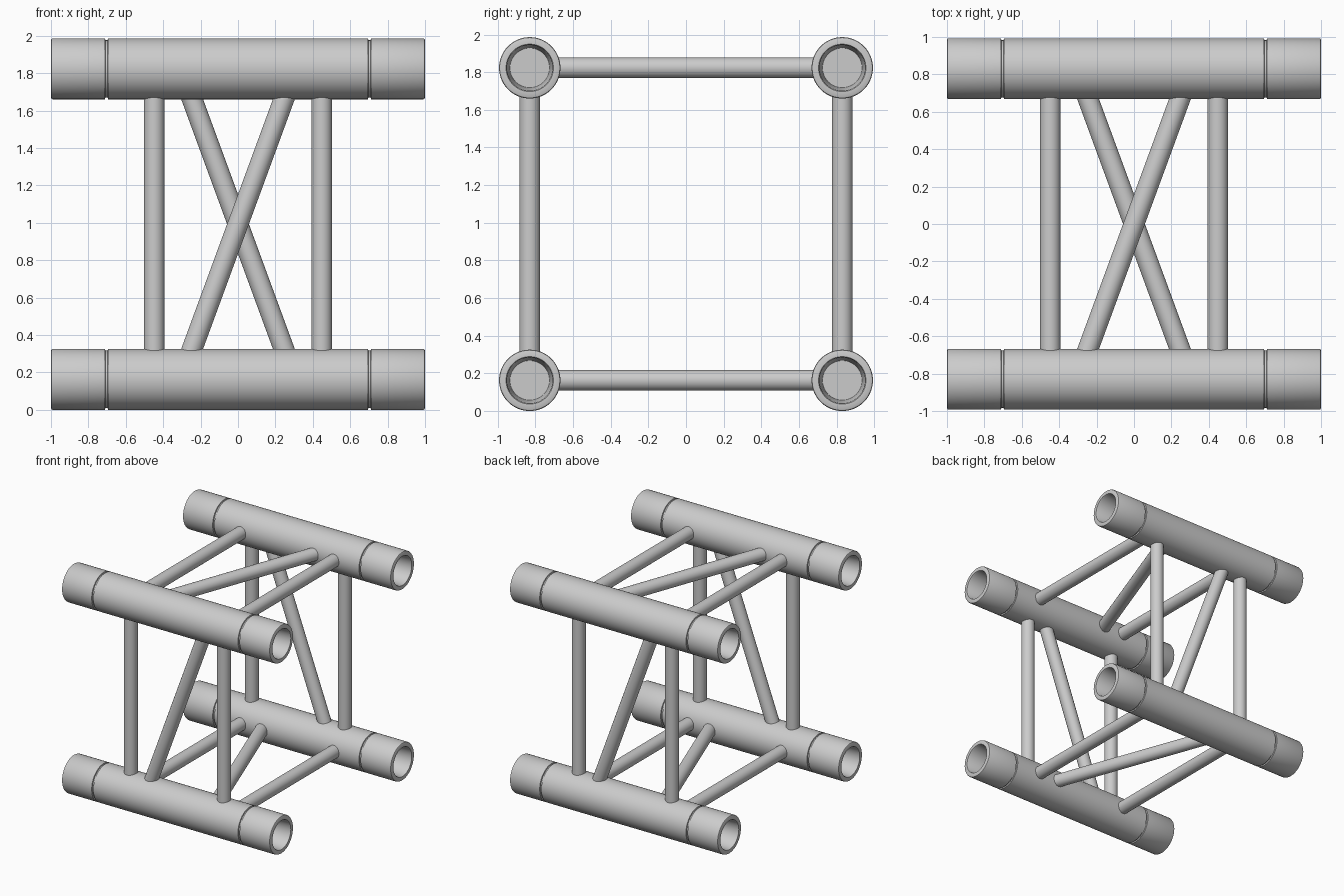
import bpy, bmesh, math
from mathutils import Vector

if "Cube" in bpy.data.objects:
    bpy.data.objects.remove(bpy.data.objects["Cube"])

C = 0.83          # chord offset from the truss axis
R = 0.163         # chord radius
ZC = C + R        # height of the truss axis
BR = 0.055        # brace radius
REACH = 0.70      # braces run slightly into the chords
SEG = 64


def finish(obj):
    bpy.ops.object.select_all(action='DESELECT')
    obj.select_set(True)
    bpy.context.view_layer.objects.active = obj
    bpy.ops.object.shade_smooth_by_angle(angle=math.radians(30))


# Half profile of a chord (x, radius): recess floor, tapered socket, rim, groove, middle
half = [(0.70, 0.0), (0.70, 0.105), (0.99, 0.121), (1.0, 0.126), (1.0, R - 0.009),
        (0.997, R - 0.003), (0.99, R), (0.711, R), (0.709, R - 0.010),
        (0.697, R - 0.010), (0.695, R)]
profile = half + [(-x, r) for x, r in reversed(half)]


def chord(name, y, z):
    bm = bmesh.new()
    verts = [bm.verts.new((x, 0, r)) for x, r in profile]
    edges = [bm.edges.new(p) for p in zip(verts, verts[1:])]
    bmesh.ops.spin(bm, geom=verts + edges, cent=(0, 0, 0), axis=(1, 0, 0),
                   angle=math.tau, steps=SEG, use_merge=True)
    bmesh.ops.remove_doubles(bm, verts=bm.verts, dist=1e-5)
    bmesh.ops.recalc_face_normals(bm, faces=bm.faces)
    mesh = bpy.data.meshes.new(name)
    bm.to_mesh(mesh)
    bm.free()
    obj = bpy.data.objects.new(name, mesh)
    obj.location = (0, y, z)
    bpy.context.collection.objects.link(obj)
    finish(obj)


def brace(name, a, b):
    a, b = Vector(a), Vector(b)
    d = b - a
    bpy.ops.mesh.primitive_cylinder_add(vertices=32, radius=BR, depth=d.length,
                                        location=(a + b) / 2)
    obj = bpy.context.object
    obj.name = name
    obj.rotation_euler = d.to_track_quat('Z', 'Y').to_euler()
    finish(obj)


# Four main chord tubes
for yn, y in (("front", -C), ("back", C)):
    for zn, z in (("lower", ZC - C), ("upper", ZC + C)):
        chord(f"{yn}_{zn}_chord", y, z)

# Each truss side: two straight struts and one diagonal
DX = 0.245 * REACH / 0.667
for side, s in (("front", -1), ("back", 1)):
    for end, x in (("left", -0.448), ("right", 0.448)):
        brace(f"{side}_{end}_upright", (x, s * C, ZC - REACH), (x, s * C, ZC + REACH))
    brace(f"{side}_diagonal", (s * DX, s * C, ZC - REACH), (-s * DX, s * C, ZC + REACH)) \
        if s > 0 else \
        brace(f"{side}_diagonal", (-DX, -C, ZC - REACH), (DX, -C, ZC + REACH))
for side, s in (("top", 1), ("bottom", -1)):
    z = ZC + s * C
    for end, x in (("left", -0.448), ("right", 0.448)):
        brace(f"{side}_{end}_crossbar", (x, -REACH, z), (x, REACH, z))
    brace(f"{side}_diagonal", (-s * DX, -REACH, z), (s * DX, REACH, z))
